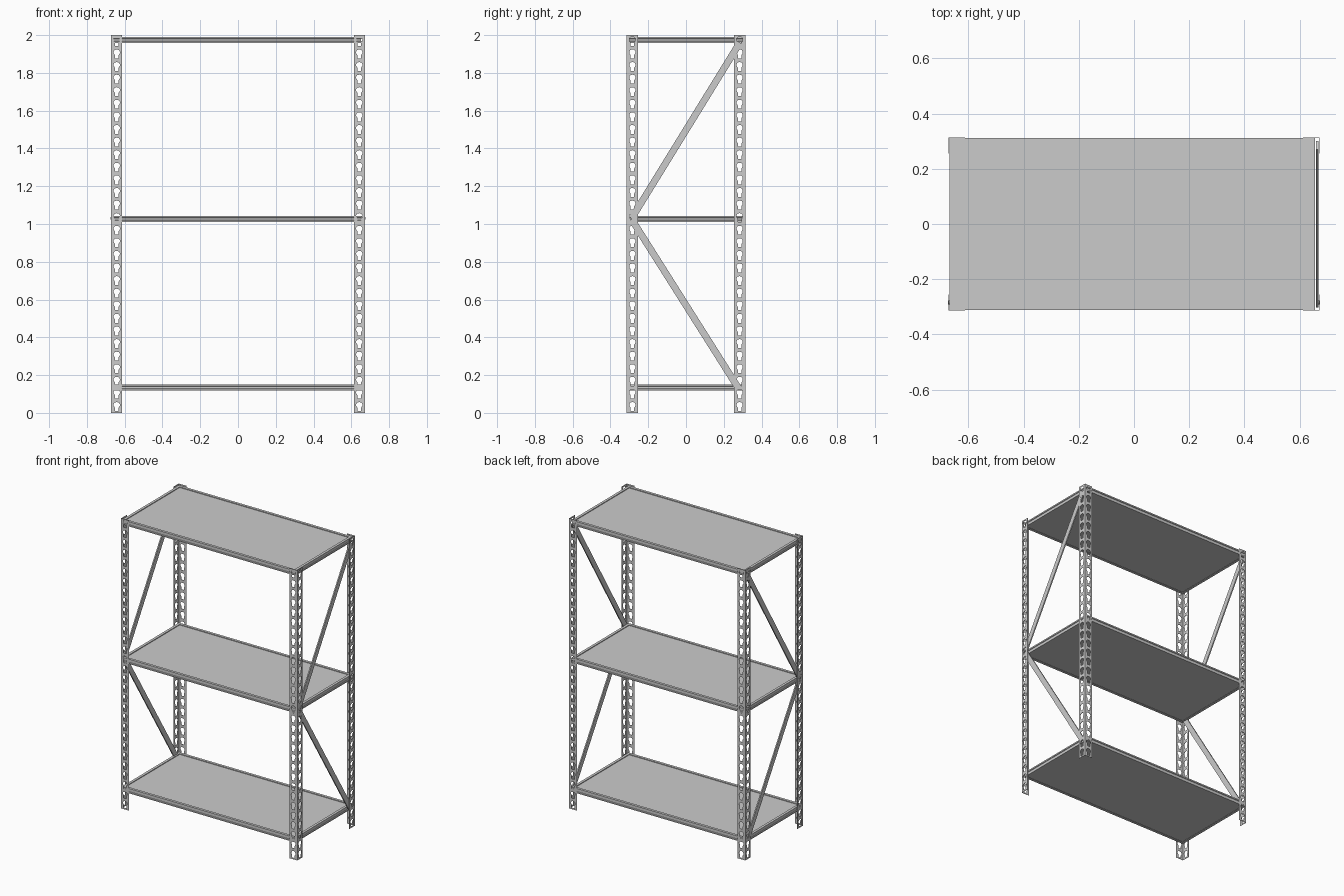
import bpy, bmesh, math
from mathutils import Vector, Matrix

if "Cube" in bpy.data.objects:
    bpy.data.objects.remove(bpy.data.objects["Cube"])

HX, HY, H = 0.671, 0.313, 2.0      # outer corner of the uprights, height
W, N = 0.058, 30                   # flange width, keyhole count
PITCH = H / N


def finish(bm, name):
    bmesh.ops.remove_doubles(bm, verts=bm.verts, dist=1e-5)
    bmesh.ops.recalc_face_normals(bm, faces=bm.faces)
    me = bpy.data.meshes.new(name)
    bm.to_mesh(me)
    bm.free()
    ob = bpy.data.objects.new(name, me)
    bpy.context.collection.objects.link(ob)
    return ob


# Right half of a keyhole, wide at the top and narrow at the bottom
KEYHOLE = [(0, 0.024), (0.010, 0.022), (0.016, 0.014), (0.016, 0.004),
           (0.010, -0.005), (0.010, -0.023), (0, -0.023)]


def post(name, sx, sy):
    """L-shaped sheet upright with keyholes punched in both flanges."""
    bm = bmesh.new()
    flanges = (lambda u, z: (sx * (HX - u), sy * HY, z),
               lambda u, z: (sx * HX, sy * (HY - u), z))
    for place in flanges:
        for i in range(N):
            zc = (i + 0.5) * PITCH
            for side in (-1, 1):
                outer = [(0, -PITCH / 2), (W / 2, -PITCH / 2),
                         (W / 2, PITCH / 2), (0, PITCH / 2)]
                bm.faces.new([bm.verts.new(place(W / 2 + side * a, zc + b))
                              for a, b in KEYHOLE + outer])
    ob = finish(bm, name)
    m = ob.modifiers.new("sheet", 'SOLIDIFY')
    m.thickness = 0.002
    m.offset = 0


def shelf(name, z0):
    """Tray with a grooved rim and a slightly sunken top panel."""
    x0, x1, y = -0.668, 0.656, 0.311
    profile = [(0.018, 0.002), (0.018, 0), (0, 0), (0, 0.008), (0.004, 0.010),
               (0.004, 0.022), (0, 0.024), (0, 0.033), (0.018, 0.033), (0.018, 0.028)]
    bm = bmesh.new()
    loops = [[bm.verts.new(p) for p in ((x0 + d, -y + d, z0 + z), (x1 - d, -y + d, z0 + z),
                                        (x1 - d, y - d, z0 + z), (x0 + d, y - d, z0 + z))]
             for d, z in profile]
    for a, b in zip(loops, loops[1:]):
        for k in range(4):
            n = (k + 1) % 4
            bm.faces.new((a[k], a[n], b[n], b[k]))
    bm.faces.new(loops[0][::-1])
    bm.faces.new(loops[-1])
    finish(bm, name)


def brace(name, x, a, b):
    """Flat diagonal bar in the end frame between (y, z) points."""
    dy, dz = b[0] - a[0], b[1] - a[1]
    bm = bmesh.new()
    bmesh.ops.create_cube(bm, size=1)
    bmesh.ops.scale(bm, vec=Vector((0.008, 0.036, math.hypot(dy, dz))), verts=bm.verts)
    bmesh.ops.rotate(bm, matrix=Matrix.Rotation(-math.atan2(dy, dz), 3, 'X'), verts=bm.verts)
    bmesh.ops.translate(bm, vec=(x, (a[0] + b[0]) / 2, (a[1] + b[1]) / 2), verts=bm.verts)
    finish(bm, name)


def bolt(name, x, y, z):
    bm = bmesh.new()
    bmesh.ops.create_cone(bm, cap_ends=True, segments=12, radius1=0.007, radius2=0.007,
                          depth=0.014, matrix=Matrix.Translation((x, y, z))
                          @ Matrix.Rotation(math.pi / 2, 4, 'Y'))
    finish(bm, name)


# Four uprights
for sx, xn in ((-1, "left"), (1, "right")):
    for sy, yn in ((-1, "front"), (1, "back")):
        post(f"{yn}_{xn}_post", sx, sy)
    # Diagonal braces meeting at the middle of the front upright
    brace(f"{xn}_upper_brace", sx * 0.664, (-0.288, 1.03), (0.285, 1.96))
    brace(f"{xn}_lower_brace", sx * 0.664, (-0.288, 1.025), (0.278, 0.13))
    bolt(f"{xn}_brace_bolt", sx * 0.667, -0.284, 1.03)

# Three shelves
for name, z in (("bottom_shelf", 0.118), ("middle_shelf", 1.01), ("top_shelf", 1.958)):
    shelf(name, z)
